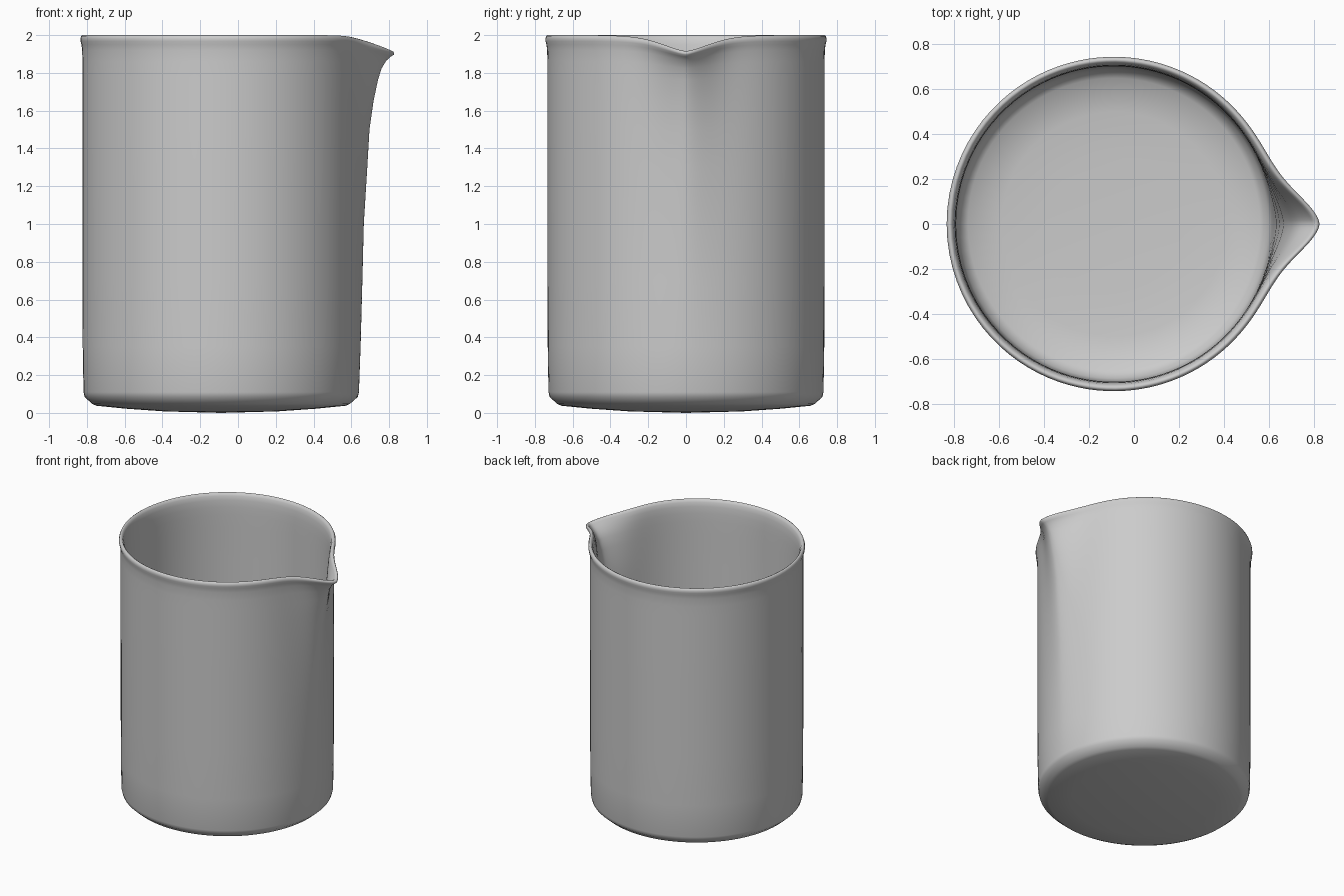
import bpy, bmesh, math

if "Cube" in bpy.data.objects:
    bpy.data.objects.remove(bpy.data.objects["Cube"])

SEGS = 144
CX = -0.09  # axis of the round body; the spout fills the +x side

# Cross-section (radius, height): underside, outer wall, rolled rim, inner wall, inner floor
PROFILE = [(0.3, 0.008), (0.5, 0.022), (0.66, 0.038), (0.682, 0.048), (0.722, 0.084),
           (0.728, 0.11), (0.732, 0.35), (0.733, 0.7), (0.733, 1.0), (0.734, 1.3),
           (0.734, 1.5), (0.734, 1.65), (0.734, 1.78), (0.734, 1.86), (0.735, 1.92),
           (0.739, 1.95), (0.744, 1.968), (0.745, 1.982), (0.740, 1.995), (0.732, 2.0),
           (0.723, 1.996), (0.714, 1.98), (0.708, 1.95), (0.705, 1.90), (0.704, 1.84),
           (0.704, 1.75), (0.704, 1.62), (0.704, 1.5), (0.703, 1.2), (0.703, 0.9),
           (0.702, 0.5), (0.700, 0.2), (0.688, 0.12), (0.65, 0.085), (0.5, 0.065),
           (0.3, 0.055)]

# Outward pull of the spout centre line by height
PULL = [(0.0, 0.0), (0.4, 0.008), (1.0, 0.023), (1.5, 0.052), (1.7, 0.08),
        (1.85, 0.112), (1.93, 0.145), (1.97, 0.172), (2.0, 0.172)]


def pull_at(z):
    for (z0, p0), (z1, p1) in zip(PULL, PULL[1:]):
        if z <= z1:
            return p0 + (p1 - p0) * (z - z0) / (z1 - z0)
    return PULL[-1][1]


def spout_point(r, z, ang):
    """Revolve a profile point, pulling it out and down near the spout."""
    a = abs(math.degrees(ang))
    r += pull_at(z) * math.exp(-(a / 11.8) ** 1.6)
    w = max(0.0, (z - 1.6) / 0.4) ** 2
    z -= 0.085 * w * math.exp(-(a / 13.0) ** 1.4)
    return (CX + r * math.cos(ang), r * math.sin(ang), z)


bm = bmesh.new()
rings = []
for r, z in PROFILE:
    ring = []
    for i in range(SEGS):
        # angles are packed more closely around the spout
        t = 2 * i / SEGS - 1
        ang = math.pi * (0.45 * t + 0.55 * t ** 3)
        ring.append(bm.verts.new(spout_point(r, z, ang)))
    rings.append(ring)

for lo, hi in zip(rings, rings[1:]):
    for i in range(SEGS):
        j = (i + 1) % SEGS
        bm.faces.new((lo[i], lo[j], hi[j], hi[i]))

# Close the underside and the inner floor
for ring, z in ((rings[0], 0.0), (rings[-1], 0.052)):
    centre = bm.verts.new((CX, 0, z))
    for i in range(SEGS):
        bm.faces.new((ring[i], ring[(i + 1) % SEGS], centre))

bmesh.ops.recalc_face_normals(bm, faces=bm.faces)
for f in bm.faces:
    f.smooth = True
mesh = bpy.data.meshes.new("beaker")
bm.to_mesh(mesh)
bm.free()
beaker = bpy.data.objects.new("beaker", mesh)
bpy.context.collection.objects.link(beaker)
